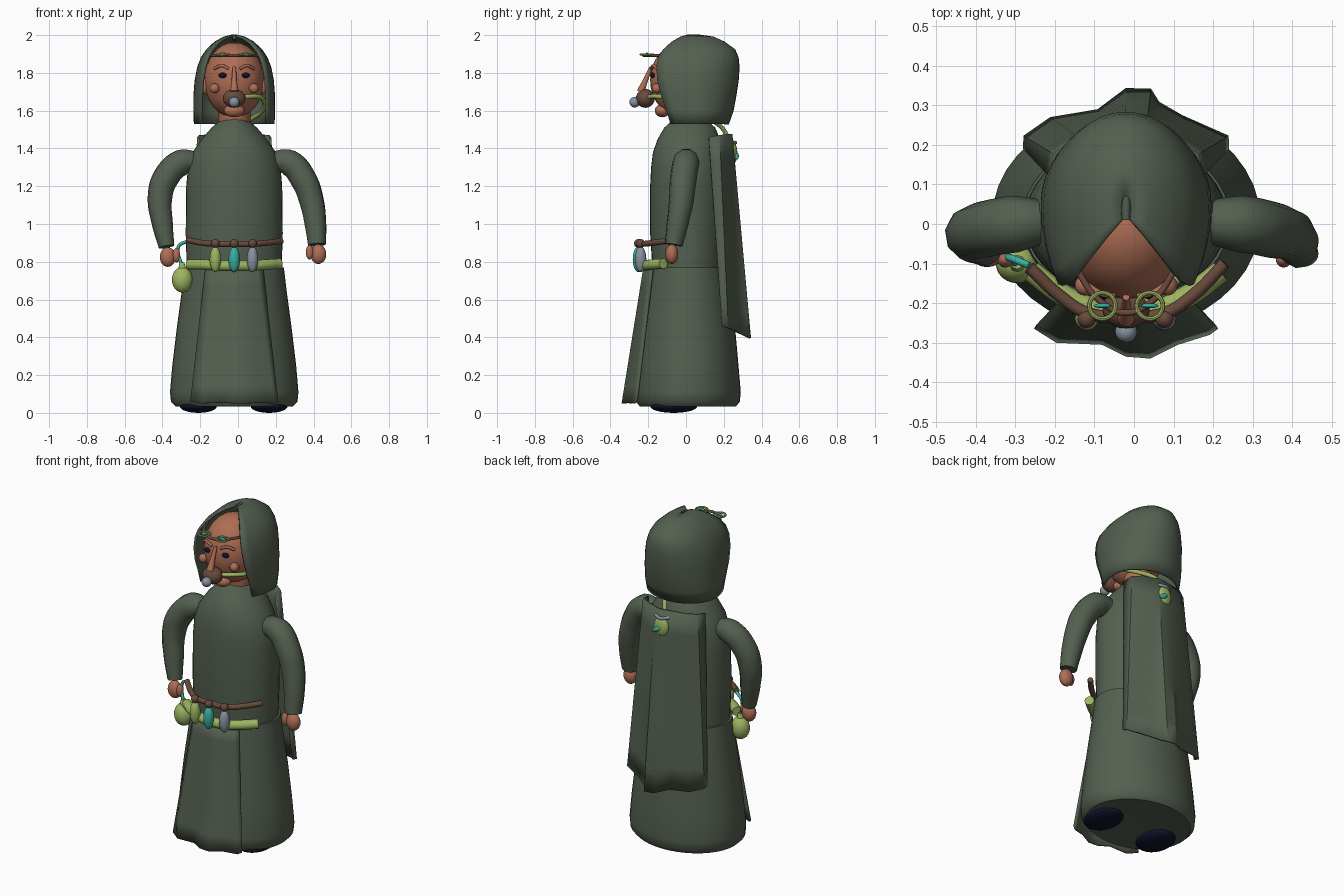
import bpy, bmesh, math
from mathutils import Vector

if "Cube" in bpy.data.objects:
    bpy.data.objects.remove(bpy.data.objects["Cube"])

CX = -0.02  # body centre line


def mat(name, r, g, b):
    m = bpy.data.materials.new(name)
    m.diffuse_color = (r, g, b, 1)
    m.use_nodes = True
    m.node_tree.nodes["Principled BSDF"].inputs["Base Color"].default_value = m.diffuse_color
    return m


CLOTH = mat("dark green cloth", .088, .115, .08)
SKIN = mat("skin", .42, .155, .09)
BROWN = mat("brown leather", .14, .068, .045)
LIME = mat("light green", .34, .46, .12)
TEAL = mat("teal", .04, .42, .35)
GREY = mat("blue grey", .25, .29, .36)
NAVY = mat("navy", .006, .006, .028)


def finish(ob, name, m, angle=40):
    ob.name = name
    ob.data.materials.clear()
    ob.data.materials.append(m)
    bpy.ops.object.select_all(action='DESELECT')
    bpy.context.view_layer.objects.active = ob
    ob.select_set(True)
    bpy.ops.object.shade_smooth_by_angle(angle=math.radians(angle))
    return ob


def ball(name, m, loc, r, rot=(0, 0, 0), seg=24):
    bpy.ops.mesh.primitive_uv_sphere_add(segments=seg, ring_count=seg // 2, location=loc, rotation=rot)
    ob = bpy.context.object
    ob.scale = r if isinstance(r, tuple) else (r, r, r)
    return finish(ob, name, m)


def tube(name, m, pts, radii):
    """Smooth capped tube through points, one radius per point."""
    cu = bpy.data.curves.new(name, 'CURVE')
    cu.dimensions = '3D'
    cu.bevel_depth = 1
    cu.bevel_resolution = 3
    cu.use_fill_caps = True
    sp = cu.splines.new('BEZIER')
    sp.resolution_u = 6
    sp.bezier_points.add(len(pts) - 1)
    if not isinstance(radii, (list, tuple)):
        radii = [radii] * len(pts)
    for bp, p, r in zip(sp.bezier_points, pts, radii):
        bp.co, bp.radius = p, r
        bp.handle_left_type = bp.handle_right_type = 'AUTO'
    ob = bpy.data.objects.new(name, cu)
    bpy.context.collection.objects.link(ob)
    bpy.ops.object.select_all(action='DESELECT')
    bpy.context.view_layer.objects.active = ob
    ob.select_set(True)
    bpy.ops.object.convert(target='MESH')
    return finish(bpy.context.object, name, m)


def loft(name, m, rows, closed=False, thick=0, angle=40):
    """Skin rows of points; closed rows get capped ends."""
    bm = bmesh.new()
    vs = [[bm.verts.new(p) for p in row] for row in rows]
    n = len(rows[0])
    for a, b in zip(vs, vs[1:]):
        for i in range(n if closed else n - 1):
            j = (i + 1) % n
            bm.faces.new((a[i], a[j], b[j], b[i]))
    if closed:
        bm.faces.new(vs[0][::-1])
        bm.faces.new(vs[-1])
    bmesh.ops.recalc_face_normals(bm, faces=bm.faces)
    me = bpy.data.meshes.new(name)
    bm.to_mesh(me)
    bm.free()
    ob = bpy.data.objects.new(name, me)
    bpy.context.collection.objects.link(ob)
    if thick:
        mod = ob.modifiers.new("thickness", 'SOLIDIFY')
        mod.thickness, mod.offset = thick, 0
    return finish(ob, name, m, angle)


def ring(z, rx, ry, cy, n=40):
    return [(CX + rx * math.cos(2 * math.pi * i / n), cy + ry * math.sin(2 * math.pi * i / n), z)
            for i in range(n)]


# robe: torso and skirt
loft("torso", CLOTH, [ring(*r) for r in (
    (.72, .25, .185, .01), (.95, .257, .2, .01), (1.2, .254, .2, .01), (1.3, .245, .195, .01),
    (1.38, .22, .185, .01), (1.45, .172, .165, .015), (1.51, .12, .135, .02), (1.56, .06, .08, .02))], True)
loft("skirt", CLOTH, [ring(*r) for r in (
    (.04, .26, .22, .01), (.035, .31, .255, .01), (.06, .335, .275, .01), (.11, .34, .28, .01),
    (.25, .328, .268, .01), (.45, .304, .25, .01), (.65, .277, .222, .01), (.77, .263, .206, .01))], True)


def cloth_sheet(name, top, bottom, steps=8):
    rows = [[Vector(a).lerp(Vector(b), i / steps) for a, b in zip(top, bottom)] for i in range(steps + 1)]
    return loft(name, CLOTH, rows, thick=.012, angle=30)


# folded front panel and back cape
cloth_sheet("front_panel",
            [(-.17, -.175, .77), (-.13, -.2, .77), (-.07, -.205, .77), (-.03, -.22, .77),
             (.015, -.22, .77), (.05, -.21, .77), (.1, -.195, .77), (.13, -.175, .77)],
            [(-.25, -.26, .06), (-.195, -.295, .05), (-.08, -.3, .055), (-.02, -.33, .05),
             (.04, -.335, .05), (.11, -.3, .055), (.19, -.275, .05), (.21, -.26, .06)])
cloth_sheet("back_cape",
            [(-.21, .12, 1.46), (-.2, .175, 1.47), (-.14, .215, 1.475), (-.08, .225, 1.475), (-.02, .24, 1.475),
             (.03, .24, 1.475), (.06, .225, 1.475), (.11, .21, 1.475), (.16, .175, 1.47), (.17, .12, 1.46)],
            [(-.275, .19, .46), (-.275, .22, .45), (-.21, .265, .43), (-.09, .285, .42), (-.02, .338, .4),
             (.04, .338, .395), (.06, .305, .41), (.12, .27, .43), (.235, .22, .45), (.235, .19, .46)])

# hood: open U sections closing to a point above the brow
hood = []
for z, w, yf, yb in ((1.53, .207, -.08, .22), (1.6, .209, -.1, .245), (1.68, .209, -.13, .26),
                     (1.76, .203, -.15, .272), (1.83, .189, -.155, .277), (1.88, .17, -.145, .272),
                     (1.92, .143, -.12, .255), (1.96, .1, -.075, .2), (1.985, .055, -.03, .145),
                     (1.996, .012, .01, .07)):
    yc = yf + (yb - yf) * .45
    row = []
    for i in range(29):
        t = math.radians(-125 + 250 * i / 28)
        c = math.cos(t)
        row.append((CX + w * math.sin(t), yc + c * ((yb - yc) if c > 0 else (yc - yf) / .574), z))
    hood.append(row)
loft("hood", CLOTH, hood, thick=.014, angle=50)
tube("hood_ridge", CLOTH, [(CX, .01, 1.988), (CX, .08, 1.988), (CX, .14, 1.975)], [.01, .012, .008])

# head and face
ball("head", SKIN, (CX, -.015, 1.762), (.158, .175, .2), seg=32)
tube("neck", SKIN, [(CX, .02, 1.5), (CX, .01, 1.64)], .085)
ball("chin", SKIN, (CX, -.125, 1.6), (.055, .04, .035))
tube("nose", SKIN, [(CX, -.185, 1.83), (CX, -.215, 1.76), (CX, -.24, 1.7)], [.009, .014, .022])
for s, side in ((-1, "left"), (1, "right")):
    ball(side + "_eye", NAVY, (CX + s * .061, -.177, 1.787), (.022, .014, .014))
    ball(side + "_cheek", SKIN, (CX + s * .104, -.155, 1.718), .026)
    ball(side + "_ear", SKIN, (CX + s * .155, -.03, 1.73), (.018, .03, .045))
    tube(side + "_brow", SKIN, [(CX + s * .03, -.182, 1.822), (CX + s * .065, -.175, 1.838),
                                (CX + s * .105, -.15, 1.822)], .008)
    # eyepieces lifted onto the forehead, lying flat
    bpy.ops.mesh.primitive_torus_add(location=(CX + s * .06, -.207, 1.897), major_radius=.033,
                                     minor_radius=.006, major_segments=28, minor_segments=8)
    finish(bpy.context.object, side + "_eyepiece", LIME)
    ball(side + "_eyepiece_stone", TEAL, (CX + s * .06, -.207, 1.897), (.022, .006, .012))
tube("eyepiece_band", BROWN, [(CX + x, y, 1.893) for x, y in (
    (-.14, -.06), (-.115, -.13), (-.06, -.2), (0, -.225), (.06, -.2), (.115, -.13), (.14, -.06))], .008)

# breathing mask, its hose and the small flask on the cape
ball("mask", BROWN, (CX, -.215, 1.665), (.06, .05, .05))
ball("mask_valve", GREY, (CX, -.272, 1.645), .028)
tube("hose", LIME, [(.02, -.2, 1.672), (.1, -.15, 1.675), (.135, -.06, 1.655), (.13, .02, 1.6),
                    (.07, .12, 1.555), (.01, .19, 1.51), (-.02, .235, 1.43)], .012)
ball("flask", LIME, (-.01, .247, 1.375), (.045, .025, .06))
tube("flask_collar", GREY, [(-.055, .235, 1.435), (-.01, .262, 1.43), (.035, .245, 1.435)], .009)
ball("flask_stone", TEAL, (.01, .268, 1.36), (.03, .012, .014), (0, .5, 0))

# sleeves and hands
tube("left_sleeve", CLOTH, [(-.22, .005, 1.33), (-.3, 0, 1.325), (-.385, -.015, 1.24), (-.413, -.025, 1.14),
                            (-.4, -.045, 1.0), (-.378, -.065, .88)], [.055, .072, .071, .066, .056, .042])
tube("right_sleeve", CLOTH, [(.18, .005, 1.33), (.27, 0, 1.325), (.35, -.015, 1.23), (.39, -.025, 1.12),
                             (.41, -.045, 1.0), (.418, -.065, .89)], [.055, .072, .071, .066, .058, .048])
for side, x, s, z in (("left", -.372, 1, .825), ("right", .425, -1, .84)):
    ball(side + "_hand", SKIN, (x, -.075, z), (.042, .034, .052))
    ball(side + "_thumb", SKIN, (x + s * .046, -.09, z + .01), (.02, .02, .038))

# belts, beads and hanging charms
tube("waist_belt", LIME, [(-.26, -.12, .785), (-.18, -.18, .785), (-.1, -.215, .78), (CX, -.225, .78),
                          (.06, -.215, .78), (.14, -.18, .785), (.22, -.12, .79)], .028)
tube("waist_cord", BROWN, [(-.265, -.11, .915), (-.19, -.18, .9), (-.12, -.225, .895), (CX, -.235, .895),
                           (.08, -.225, .895), (.15, -.18, .9), (.23, -.1, .91)], .016)
for x, y, m, name in ((-.12, -.24, LIME, "green"), (CX, -.252, TEAL, "teal"), (.077, -.24, GREY, "grey")):
    ball(name + "_bead", BROWN, (x, y, .897), .023)
    ball(name + "_charm", m, (x, y, .813), (.03, .03, .068))

# gourd hanging at the hip
ball("gourd", LIME, (-.295, -.1, .705), (.055, .05, .068))
tube("gourd_neck", LIME, [(-.295, -.1, .75), (-.297, -.1, .795)], [.025, .014])
tube("gourd_cord", TEAL, [(-.265, -.105, .91), (-.315, -.085, .88), (-.3, -.1, .785)], .009)

# shoes
for name, x in (("left_shoe", -.21), ("right_shoe", .165)):
    ball(name, NAVY, (x, -.065, .035), (.098, .125, .035))
